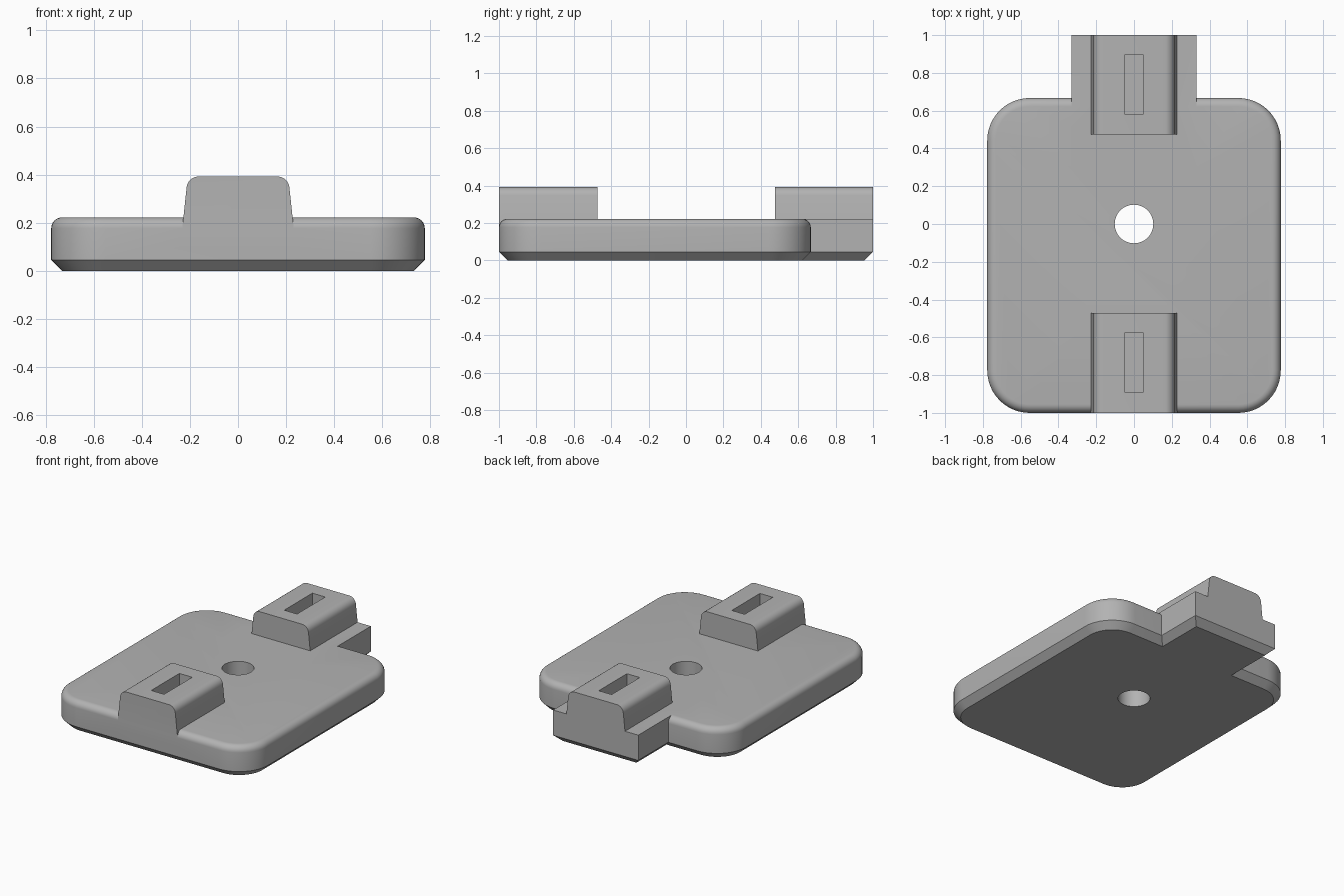
import bpy, bmesh, math

if "Cube" in bpy.data.objects:
    bpy.data.objects.remove(bpy.data.objects["Cube"])

gray = bpy.data.materials.new("light gray")
gray.diffuse_color = (0.45, 0.45, 0.45, 1)
gray.use_nodes = True
gray.node_tree.nodes["Principled BSDF"].inputs["Base Color"].default_value = gray.diffuse_color


def new_object(name, bm):
    bmesh.ops.recalc_face_normals(bm, faces=bm.faces)
    me = bpy.data.meshes.new(name)
    bm.to_mesh(me)
    bm.free()
    me.materials.append(gray)
    ob = bpy.data.objects.new(name, me)
    bpy.context.collection.objects.link(ob)
    return ob


def loft(name, rings):
    """Skin a stack of equal-length closed rings and cap both ends."""
    bm = bmesh.new()
    loops = [[bm.verts.new(p) for p in ring] for ring in rings]
    n = len(loops[0])
    for a, b in zip(loops, loops[1:]):
        for i in range(n):
            j = (i + 1) % n
            bm.faces.new((a[i], a[j], b[j], b[i]))
    bm.faces.new(loops[0])
    bm.faces.new(loops[-1])
    return new_object(name, bm)


def rounded_rect(x0, x1, y0, y1, r, z, steps=12):
    corners = ((x1 - r, y1 - r), (x0 + r, y1 - r), (x0 + r, y0 + r), (x1 - r, y0 + r))
    pts = []
    for q, (cx, cy) in enumerate(corners):
        for s in range(steps + 1):
            a = math.pi / 2 * (q + s / steps)
            pts.append((cx + r * math.cos(a), cy + r * math.sin(a), z))
    return pts


def box(name, x0, x1, y0, y1, z0, z1):
    return loft(name, [[(x0, y0, z), (x1, y0, z), (x1, y1, z), (x0, y1, z)] for z in (z0, z1)])


def combine(target, other, operation):
    mod = target.modifiers.new("boolean", 'BOOLEAN')
    mod.operation, mod.solver, mod.object = operation, 'EXACT', other
    bpy.context.view_layer.objects.active = target
    bpy.ops.object.modifier_apply(modifier=mod.name)
    bpy.data.objects.remove(other, do_unlink=True)


# Base plate: chamfered below, filleted above
TOP, EDGE = 0.222, 0.045
levels = [(EDGE, 0), (0, EDGE)]
levels += [(EDGE * (1 - math.cos(a)), TOP - EDGE + EDGE * math.sin(a))
           for a in (math.pi / 2 * k / 6 for k in range(7))]
plate = loft("mounting_plate", [
    rounded_rect(-0.777 + d, 0.777 - d, -1 + d, 0.667 - d, 0.225 - d, z) for d, z in levels])

# Rear tab with the same lower chamfer
tab = loft("rear_tab", [
    [(-0.33 + d, 0.3, z), (0.33 - d, 0.3, z), (0.33 - d, 1 - d, z), (-0.33 + d, 1 - d, z)]
    for d, z in ((EDGE, 0), (0, EDGE), (0, TOP))])
combine(plate, tab, 'UNION')

# Tapered blocks with rounded shoulders
half = [(0.240, 0.10)]
for k in range(9):
    a = math.radians(7 + 83 * k / 8)
    half.append((0.164 + 0.05 * math.cos(a), 0.342 + 0.05 * math.sin(a)))
profile = half + [(-x, z) for x, z in reversed(half)]
for name, y0, y1 in (("front_block", -1, -0.472), ("rear_block", 0.475, 1)):
    block = loft(name, [[(x, y, z) for x, z in profile] for y in (y0, y1)])
    combine(plate, block, 'UNION')

# Slots in the blocks
for name, y0, y1 in (("front_slot", -0.89, -0.578), ("rear_slot", 0.583, 0.895)):
    combine(plate, box(name, -0.05, 0.05, y0, y1, 0.19, 0.5), 'DIFFERENCE')

# Round hole through the plate
hole = loft("centre_hole", [
    [(0.102 * math.cos(math.tau * i / 48), 0.102 * math.sin(math.tau * i / 48), z)
     for i in range(48)] for z in (-0.1, 0.5)])
combine(plate, hole, 'DIFFERENCE')

plate.select_set(True)
bpy.context.view_layer.objects.active = plate
bpy.ops.object.shade_smooth_by_angle(angle=math.radians(30))
